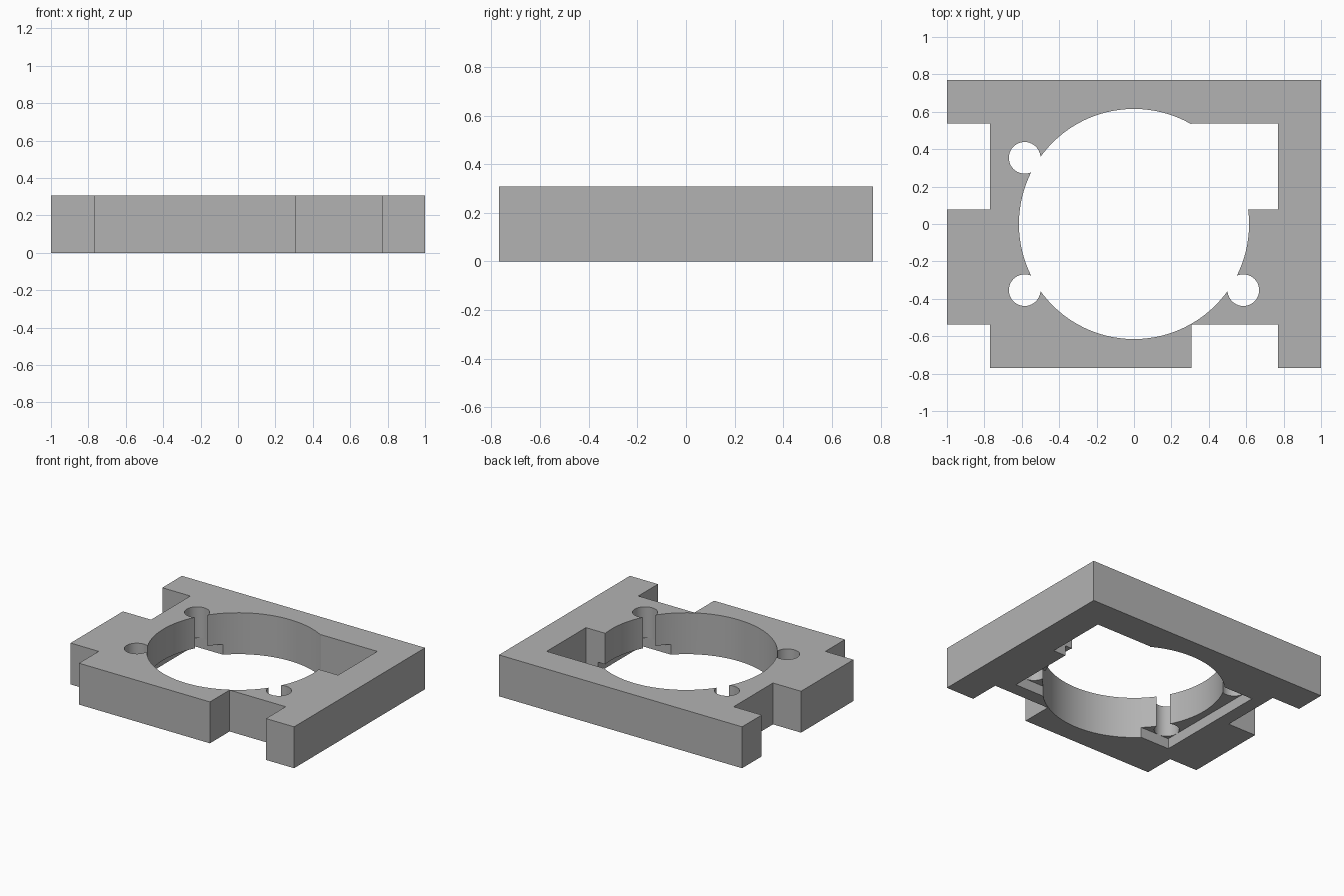
import bpy
import bmesh
import math

cube = bpy.data.objects.get("Cube")
if cube:
    bpy.data.objects.remove(cube, do_unlink=True)

U = 1 / 13          # design grid step
H = 4 * U           # plate thickness

grey = bpy.data.materials.new("plain grey")
grey.use_nodes = True
colour = (0.45, 0.45, 0.45, 1)
grey.diffuse_color = colour
grey.node_tree.nodes["Principled BSDF"].inputs["Base Color"].default_value = colour


def prism(name, points, z0, z1):
    """Extrude a flat outline, given in grid steps, from z0 to z1."""
    bm = bmesh.new()
    face = bm.faces.new([bm.verts.new((x * U, y * U, z0)) for x, y in points])
    top = bmesh.ops.extrude_face_region(bm, geom=[face])["geom"]
    bmesh.ops.translate(bm, vec=(0, 0, z1 - z0),
                        verts=[v for v in top if isinstance(v, bmesh.types.BMVert)])
    bmesh.ops.recalc_face_normals(bm, faces=bm.faces)
    mesh = bpy.data.meshes.new(name)
    bm.to_mesh(mesh)
    bm.free()
    mesh.materials.append(grey)
    obj = bpy.data.objects.new(name, mesh)
    bpy.context.collection.objects.link(obj)
    return obj


def rectangle(x0, y0, x1, y1):
    return [(x0, y0), (x1, y0), (x1, y1), (x0, y1)]


def circle(cx, cy, r, n):
    steps = [2 * math.pi * i / n for i in range(n)]
    return [(cx + r * math.cos(a), cy + r * math.sin(a)) for a in steps]


# Plate outline with side notch, missing corner and front notch
plate = prism("bracket_plate", [
    (13, 10), (-13, 10), (-13, 7), (-10, 7), (-10, 1), (-13, 1),
    (-13, -7), (-10, -7), (-10, -10), (4, -10), (4, -7), (10, -7),
    (10, -10), (13, -10)], 0, H)

# Central bore, inner notch, underside recess and screw holes
cutters = [
    prism("bore_cutter", circle(0, 0, 8, 96), -U, H + U),
    prism("inner_notch_cutter", rectangle(4, 1, 10, 7), -U, H + U),
    prism("recess_cutter", rectangle(-8.7, -5.7, 8.7, 5.7), -U, U),
]
for sx, sy in ((-1, 1), (-1, -1), (1, -1)):
    cutters.append(prism("screw_hole_cutter",
                         circle(sx * 7.6, sy * 4.6, 1.1, 40), -U, H + U))

bpy.context.view_layer.objects.active = plate
plate.select_set(True)
for cutter in cutters:
    cutter.hide_render = True
    mod = plate.modifiers.new(cutter.name, "BOOLEAN")
    mod.operation = "DIFFERENCE"
    mod.solver = "EXACT"
    mod.object = cutter
    bpy.ops.object.modifier_apply(modifier=mod.name)
    bpy.data.objects.remove(cutter, do_unlink=True)

bpy.ops.object.shade_smooth_by_angle(angle=math.radians(25))
